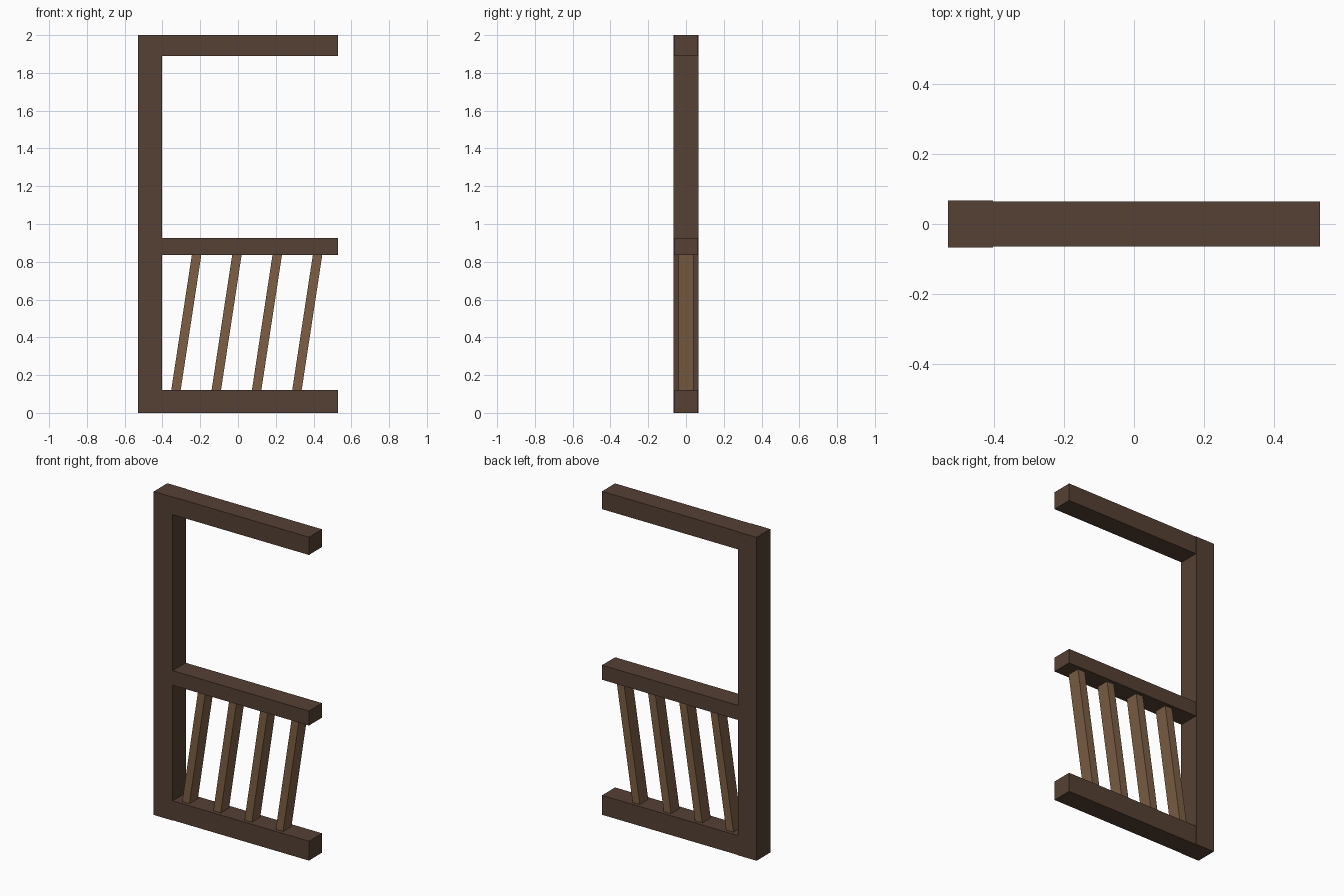
import bpy
import bmesh
from mathutils import Matrix

cube = bpy.data.objects.get("Cube")
if cube:
    bpy.data.objects.remove(cube, do_unlink=True)


def material(name, rgb):
    mat = bpy.data.materials.new(name)
    mat.use_nodes = True
    mat.diffuse_color = (*rgb, 1)
    mat.node_tree.nodes["Principled BSDF"].inputs["Base Color"].default_value = (*rgb, 1)
    return mat


def beam(name, mat, x, y, z, lean=0):
    """Box between (min, max) pairs; its top is shifted sideways by lean."""
    bm = bmesh.new()
    bmesh.ops.create_cube(bm, size=1)
    size = [b - a for a, b in (x, y, z)]
    mid = [(a + b) / 2 for a, b in (x, y, z)]
    shear = Matrix.Identity(4)
    shear[0][2] = lean / size[2]
    bm.transform(Matrix.Translation(mid) @ shear @ Matrix.Diagonal((*size, 1)))
    mesh = bpy.data.meshes.new(name)
    bm.to_mesh(mesh)
    bm.free()
    mesh.materials.append(mat)
    obj = bpy.data.objects.new(name, mesh)
    bpy.context.collection.objects.link(obj)
    return obj


dark_wood = material("dark wood", (0.09, 0.052, 0.034))
light_wood = material("light wood", (0.2, 0.112, 0.058))

LEFT, INNER, RIGHT = -0.53, -0.402, 0.53

# Upright post, slightly deeper than the rails
beam("post", dark_wood, (LEFT, INNER), (-0.067, 0.067), (0, 2))

# Horizontal rails
for name, z in (("bottom_rail", (0, 0.12)),
                ("middle_rail", (0.835, 0.925)),
                ("top_rail", (1.89, 2))):
    beam(name, dark_wood, (INNER, RIGHT), (-0.064, 0.064), z)

# Leaning slats between the lower rails
for i in range(4):
    centre = -0.274 + 0.2135 * i
    beam(f"slat_{i + 1}", light_wood, (centre - 0.025, centre + 0.025),
         (-0.041, 0.041), (0.12, 0.835), lean=0.109)
